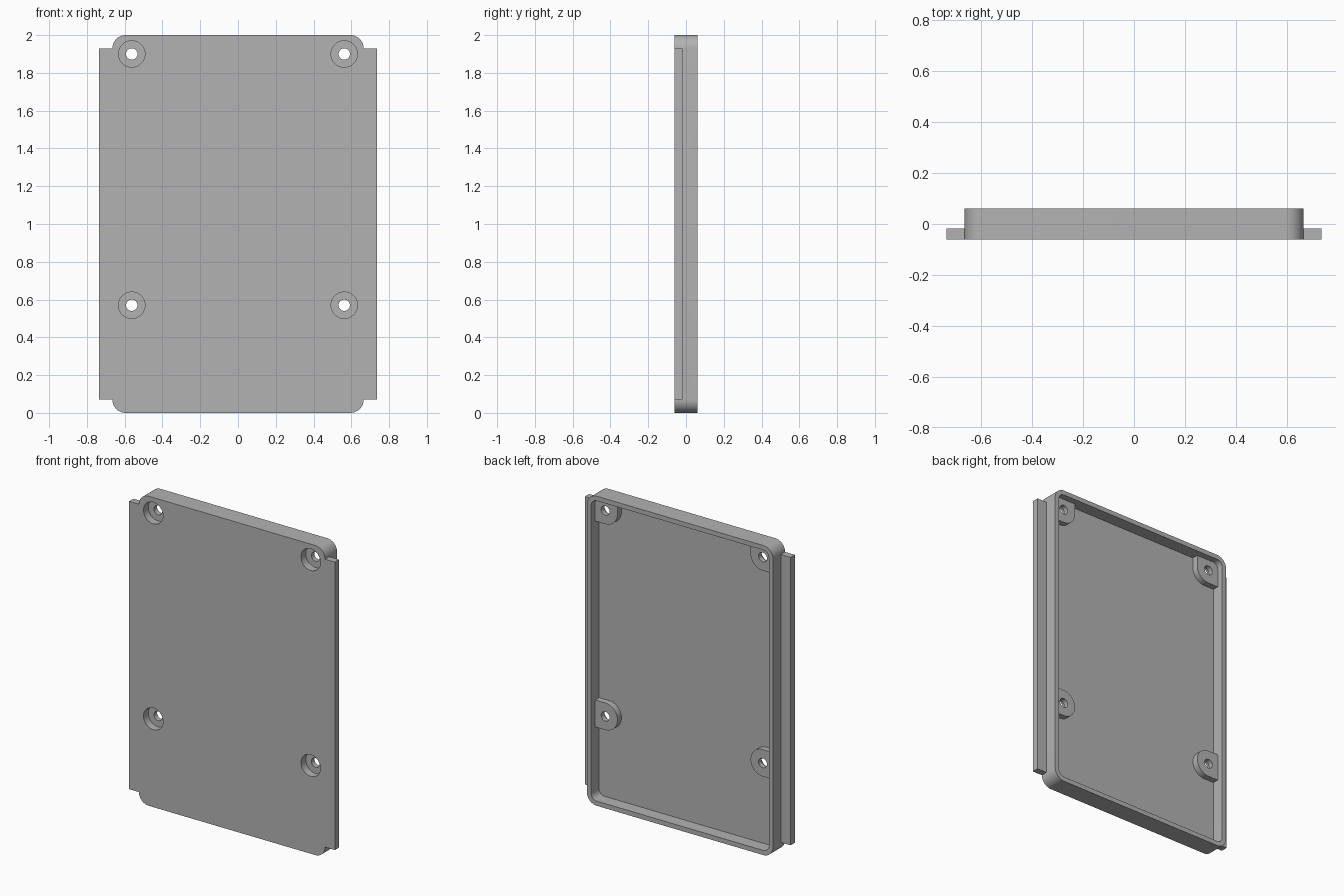
import bpy, bmesh
from math import cos, sin, pi, radians

cube = bpy.data.objects.get("Cube")
if cube:
    bpy.data.objects.remove(cube, do_unlink=True)

grey = bpy.data.materials.new("plain_grey")
grey.use_nodes = True
COLOUR = (0.45, 0.45, 0.45, 1)
grey.diffuse_color = COLOUR
grey.node_tree.nodes["Principled BSDF"].inputs["Base Color"].default_value = COLOUR

FRONT, BACK = -0.0615, 0.0615
FLOOR, BOSS_TOP = -0.02, 0.02
HALF_W, WALL, CORNER = 0.665, 0.03, 0.07
HOLE_X, BOSS_R = 0.5625, 0.087


def prism(name, outline, y0, y1):
    """Extrude an x-z outline from y0 to y1."""
    bm = bmesh.new()
    face = bm.faces.new([bm.verts.new((x, y0, z)) for x, z in outline])
    ext = bmesh.ops.extrude_face_region(bm, geom=[face])
    for v in ext["geom"]:
        if isinstance(v, bmesh.types.BMVert):
            v.co.y = y1
    bmesh.ops.recalc_face_normals(bm, faces=bm.faces)
    mesh = bpy.data.meshes.new(name)
    bm.to_mesh(mesh)
    bm.free()
    mesh.materials.append(grey)
    obj = bpy.data.objects.new(name, mesh)
    bpy.context.collection.objects.link(obj)
    return obj


def arc(cx, cz, r, start, end, steps=12):
    angles = [radians(start + (end - start) * i / steps) for i in range(steps + 1)]
    return [(cx + r * cos(a), cz + r * sin(a)) for a in angles]


def rounded_rect(x0, x1, z0, z1, r):
    return (arc(x1 - r, z1 - r, r, 0, 90) + arc(x0 + r, z1 - r, r, 90, 180)
            + arc(x0 + r, z0 + r, r, 180, 270) + arc(x1 - r, z0 + r, r, 270, 360))


def circle(cx, cz, r, n=48):
    return arc(cx, cz, r, 0, 360, n)[:-1]


def combine(target, tool, operation):
    """Apply a boolean and remove the tool object."""
    mod = target.modifiers.new("cut", 'BOOLEAN')
    mod.operation, mod.solver, mod.object = operation, 'EXACT', tool
    deps = bpy.context.evaluated_depsgraph_get()
    mesh = bpy.data.meshes.new_from_object(target.evaluated_get(deps))
    target.modifiers.clear()
    target.data = mesh
    bpy.data.objects.remove(tool, do_unlink=True)


# Shallow tray with rounded corners, open at the back
tray = prism("cover_tray", rounded_rect(-HALF_W, HALF_W, 0, 2, CORNER), FRONT, BACK)
cavity = rounded_rect(-HALF_W + WALL, HALF_W - WALL, WALL, 2 - WALL, CORNER - WALL)
combine(tray, prism("cavity", cavity, FLOOR, BACK + 0.1), 'DIFFERENCE')

for side in (-1, 1):
    # Side flange flush with the front
    x0, x1 = HALF_W - 0.01, 0.735
    flange = [(side * x, z) for x, z in ((x0, 0.07), (x1, 0.07), (x1, 1.93), (x0, 1.93))]
    combine(tray, prism("flange", flange, FRONT, -0.018), 'UNION')

    for z, at_corner in ((0.57, False), (1.90, True)):
        # Screw boss, rounded inward and merged into the wall
        wall_x = HALF_W - 0.015
        if at_corner:
            shape = arc(HOLE_X, z, BOSS_R, 180, 270)
            shape += [(wall_x, z - BOSS_R), (wall_x, 1.94), (wall_x - 0.03, 1.985),
                      (HOLE_X - BOSS_R, 1.985)]
        else:
            shape = arc(HOLE_X, z, BOSS_R, 90, 270, 24)
            shape += [(wall_x, z - BOSS_R), (wall_x, z + BOSS_R)]
        shape = [(side * x, h) for x, h in shape]
        combine(tray, prism("boss", shape, -0.04, BOSS_TOP), 'UNION')
        # Counterbore from the front and a through hole
        x = side * HOLE_X
        combine(tray, prism("bore", circle(x, z, 0.07), FRONT - 0.1, -0.012), 'DIFFERENCE')
        combine(tray, prism("hole", circle(x, z, 0.03), FRONT - 0.1, BACK), 'DIFFERENCE')

# Smooth the round walls, keep hard edges
bpy.ops.object.select_all(action='DESELECT')
tray.select_set(True)
bpy.context.view_layer.objects.active = tray
bpy.ops.object.shade_smooth_by_angle(angle=radians(30))
